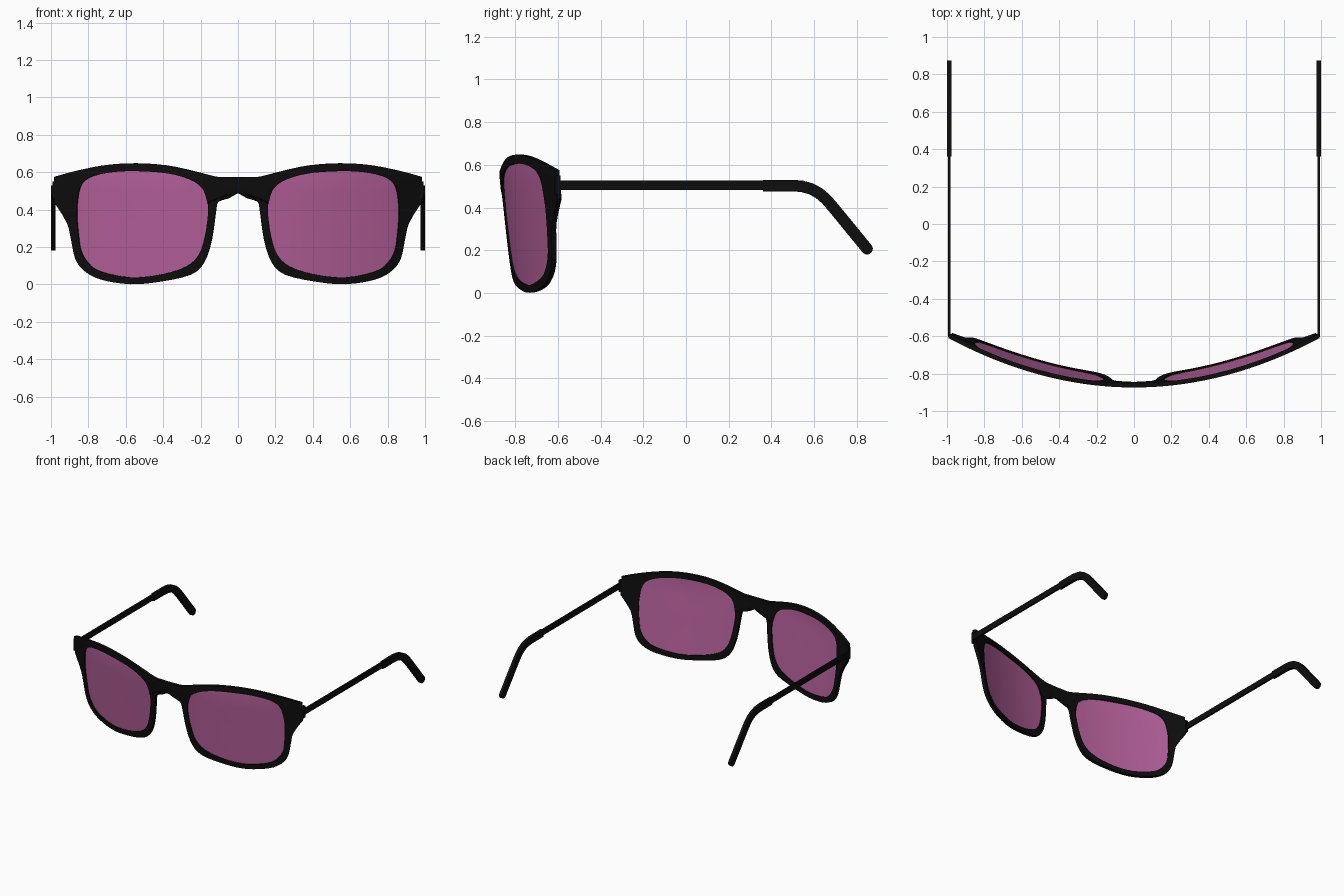
import bpy, bmesh, math

if "Cube" in bpy.data.objects:
    bpy.data.objects.remove(bpy.data.objects["Cube"])

def material(name, color):
    m = bpy.data.materials.new(name)
    m.diffuse_color = (*color, 1)
    m.use_nodes = True
    m.node_tree.nodes["Principled BSDF"].inputs["Base Color"].default_value = m.diffuse_color
    return m

BLACK = material("black_plastic", (0.004, 0.004, 0.004))
PINK = material("pink_lens", (0.47, 0.12, 0.33))

def bend(x, z):
    """Wrap a front-view point onto the curved, tilted face surface."""
    return (x, -0.862 + 0.27 * x * x + 0.1 * max(0.0, 0.55 - z), z)

def smooth_loop(pts, corners=(), steps=3):
    """Closed Hermite curve; tangents vanish at the corner points."""
    n, out = len(pts), []
    def tangent(i):
        if i in corners:
            return (0, 0)
        a, b = pts[i - 1], pts[(i + 1) % n]
        return ((b[0] - a[0]) / 2, (b[1] - a[1]) / 2)
    for i in range(n):
        j = (i + 1) % n
        ti, tj = tangent(i), tangent(j)
        for s in range(steps):
            t = s / steps
            h = (2*t**3 - 3*t*t + 1, t**3 - 2*t*t + t, 3*t*t - 2*t**3, t**3 - t*t)
            out.append(tuple(h[0]*pts[i][k] + h[1]*ti[k] + h[2]*pts[j][k] + h[3]*tj[k]
                             for k in (0, 1)))
    return out

def sheet(name, rows, thickness, mat, closed):
    """Skin rows of points, mirror to the other side and give thickness."""
    bm = bmesh.new()
    vs = [[bm.verts.new(p) for p in r] for r in rows]
    n = len(rows[0])
    for a, b in zip(vs, vs[1:]):
        for i in range(n if closed else n - 1):
            j = (i + 1) % n
            bm.faces.new((a[i], a[j], b[j], b[i]))
    bmesh.ops.remove_doubles(bm, verts=bm.verts, dist=1e-5)
    bmesh.ops.recalc_face_normals(bm, faces=bm.faces)
    return finish(name, bm, mat, thickness)

def finish(name, bm, mat, thickness=0):
    me = bpy.data.meshes.new(name)
    bm.to_mesh(me)
    bm.free()
    me.materials.append(mat)
    ob = bpy.data.objects.new(name, me)
    bpy.context.collection.objects.link(ob)
    ob.modifiers.new("mirror", 'MIRROR').use_clip = True
    if thickness:
        s = ob.modifiers.new("solid", 'SOLIDIFY')
        s.thickness, s.offset = thickness, 0
    bpy.ops.object.select_all(action='DESELECT')
    ob.select_set(True)
    bpy.context.view_layer.objects.active = ob
    bpy.ops.object.convert(target='MESH')
    bpy.ops.object.shade_smooth_by_angle(angle=math.radians(35))
    return ob

# Outer edge of half the frame, from bridge top round to bridge underside
outer = [(0, .573), (.06, .574), (.12, .577), (.25, .61), (.385, .637), (.545, .648),
         (.705, .638), (.866, .606), (.978, .575), (.978, .44), (.91, .33), (.887, .235),
         (.866, .14), (.82, .075), (.73, .027), (.57, .002), (.41, .016), (.25, .053),
         (.18, .118), (.14, .235), (.118, .385), (.107, .44), (.064, .477), (0, .487)]
# Lens opening, paired point by point with the outer edge
inner = [(.166, .45), (.178, .49), (.2, .525), (.262, .563), (.385, .595), (.572, .606),
         (.706, .595), (.797, .568), (.84, .52), (.856, .423), (.856, .343), (.847, .25),
         (.835, .18), (.80, .118), (.733, .07), (.572, .038), (.41, .054), (.278, .096),
         (.209, .16), (.176, .26), (.16, .37), (.159, .4), (.16, .425), (.162, .435)]
edge = smooth_loop(outer, corners=(0, 8, 9, 23))
hole = smooth_loop(inner)

# Frame front: both rims, bridge and end pieces
rows = [[bend(max(0, a[0] + (b[0] - a[0]) * t), a[1] + (b[1] - a[1]) * t)
         for a, b in zip(edge, hole)] for t in (0, 1/3, 2/3, 1)]
sheet("frame_front", rows, 0.024, BLACK, True)

# Lenses
cx, cz = 0.51, 0.32
rows = [[bend(cx + (x - cx) * s, cz + (z - cz) * s) for x, z in hole]
        for s in (1.01, 0.8, 0.6, 0.4, 0.2, 0)]
sheet("lenses", rows, 0.008, PINK, True)

def ribbon(name, path, x, thickness):
    """Flat bar in the side plane from (y, z, half height) stations."""
    up, low = [], []
    for i, (y, z, w) in enumerate(path):
        a, b = path[max(i - 1, 0)], path[min(i + 1, len(path) - 1)]
        d = math.hypot(b[0] - a[0], b[1] - a[1])
        ny, nz = -(b[1] - a[1]) / d * w, (b[0] - a[0]) / d * w
        up.append((x, y + ny, z + nz))
        low.append((x, y - ny, z - nz))
    return sheet(name, [up, low], thickness, BLACK, False)

# Temple arms
ribbon("temple_arms", [(-.605, .505, .022), (-.1, .505, .022), (.4, .505, .022)], .988, .014)

# Ear tips: straight sleeve, bend, and rounded end
tip = [(.36, .503, .027), (.5, .503, .027), (.545, .499, .027), (.585, .488, .027),
       (.622, .468, .027), (.655, .44, .027), (.69, .4, .027)]
ey, ez, r = .848, .207, .027
dy, dz = .61, -.79
for k in range(6):
    a = math.radians(k * 17)
    tip.append((ey + dy * r * math.sin(a), ez + dz * r * math.sin(a), r * math.cos(a)))
ribbon("ear_tips", tip, .988, .024)

# Hinge blocks joining arms to the frame
bm = bmesh.new()
bmesh.ops.create_cube(bm, size=1)
bmesh.ops.scale(bm, vec=(.018, .025, .09), verts=bm.verts)
bmesh.ops.translate(bm, vec=(.983, -.6, .505), verts=bm.verts)
finish("hinges", bm, BLACK)
